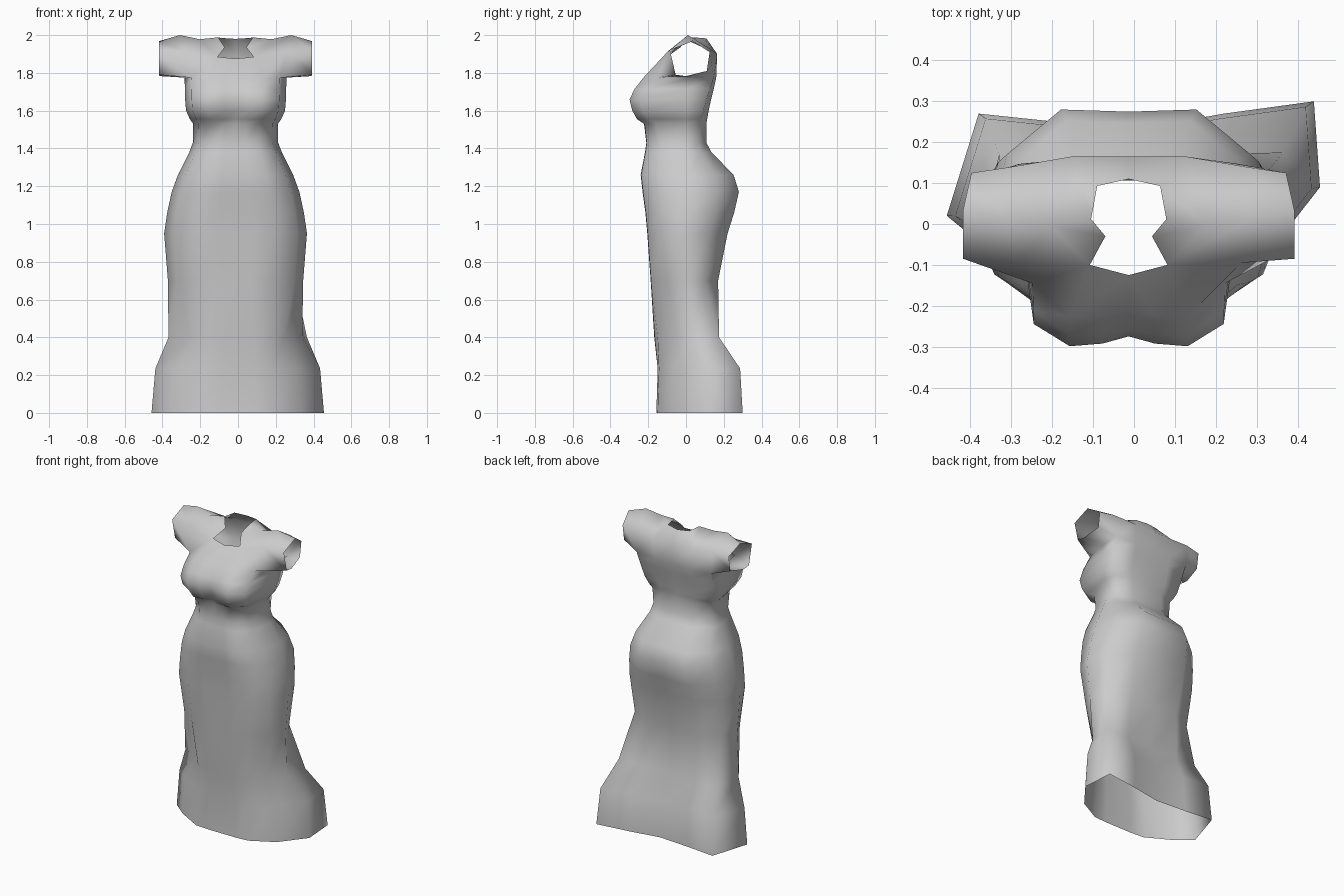
import bpy, bmesh, math

if "Cube" in bpy.data.objects:
    bpy.data.objects.remove(bpy.data.objects["Cube"])

CX = -0.013          # the body sits slightly off centre
bm = bmesh.new()

fabric = bpy.data.materials.new("grey fabric")
fabric.diffuse_color = (0.6, 0.6, 0.6, 1)
fabric.use_nodes = True
fabric.node_tree.nodes["Principled BSDF"].inputs["Base Color"].default_value = fabric.diffuse_color


def vert(x, y, z):
    return bm.verts.new((x, y, z))


def ring(z, hw, yf, yc, yb, centre=1.0, corner=0.62, back=0.58):
    """Fourteen-sided body section: front centre first, then round by +x."""
    f, b = yf - yc, yb - yc
    bx = .88 + .35 * max(0, back - .58)
    half = [(0, f * centre), (.24, f * (.35 * centre + .65)), (.54, f * .99),
            (.87, f * corner), (1, 0), (bx, b * back), (.49, b), (0, b * .98)]
    pts = half + [(-x, y) for x, y in half[6:0:-1]]
    return [vert(CX + x * hw, yc + y, z) for x, y in pts]


def outline(pts, z, k=1.0):
    return [vert(x * k, y * k, z) for x, y in pts]


def bridge(a, b):
    n = len(a)
    for i in range(n):
        bm.faces.new((a[i], a[(i + 1) % n], b[(i + 1) % n], b[i]))


# Flared hem with a train, and the gathered knee section with side folds
hem = [(0, -.157), (.09, -.157), (.18, -.15), (.33, -.07), (.455, .09), (.44, .30),
       (.22, .27), (.02, .235), (-.19, .25), (-.38, .27), (-.458, .02), (-.36, -.06),
       (-.2, -.15), (-.1, -.157)]
knee = [(0, -.168), (.09, -.166), (.175, -.15), (.245, -.07), (.34, .02), (.365, .175),
        (.19, .175), (0, .155), (-.19, .165), (-.33, .17), (-.368, -.02), (-.26, -.065),
        (-.185, -.15), (-.1, -.166)]

rings = [outline(hem, 0), outline(hem, .235, .955), outline(knee, .40)]

# Skirt, hips, waist and bust: z, half width, front, middle, back,
# cleavage, front corner, back corner
body = [(.70, .358, -.187, 0, .17, 1, .5),
        (.95, .378, -.205, 0, .22, 1, .6),
        (1.06, .362, -.215, .01, .255, 1, .63),
        (1.17, .338, -.23, .02, .28, 1, .65),
        (1.26, .305, -.24, .02, .252, 1, .65),
        (1.38, .245, -.217, 0, .135, 1, .65),
        (1.43, .226, -.21, 0, .108, 1, .65, .62),
        (1.53, .224, -.222, 0, .108, 1, .7, .68),
        (1.555, .242, -.262, 0, .112, .86, .74, .72),
        (1.60, .262, -.287, 0, .12, .88, .8, .76),
        (1.66, .267, -.302, 0, .133, .91, .81, .82),
        (1.715, .268, -.275, .01, .147, .94, .78, .86),
        (1.775, .27, -.228, .03, .16, .97, .68, .9)]
rings += [ring(*r) for r in body]
for a, b in zip(rings, rings[1:]):
    bridge(a, b)
top = rings[-1]

# Centre points of the neckline and upper back
F0 = vert(CX, -.125, 1.875)
B6 = vert(CX, .165, 1.9)
N6 = vert(CX, .11, 1.98)

# Shoulders, neckline and short sleeves, one side at a time
for s in (1, -1):
    def P(x, y, z):
        return vert(CX + s * x, y, z)

    def face(*v):
        bm.faces.new(v if s > 0 else v[::-1])

    f0, f1, f2, f3, side, b4, b5, b6 = [top[(s * i) % 14] for i in range(8)]
    F1, F2 = P(.095, -.10, 1.885), P(.275, -.095, 1.915)
    N3, N4, N5 = P(.057, -.03, 1.935), P(.092, .012, 1.988), P(.077, .093, 1.985)
    M, S = P(.19, -.005, 1.978), P(.295, .01, 2.0)
    B4, B5 = P(.285, .14, 1.92), P(.14, .165, 1.9)
    # chest and shoulder top
    face(f0, f1, F0)
    face(f1, f2, F1, F0)
    face(f2, f3, F2, F1)
    face(F1, F2, S, M)
    face(F1, M, N3)
    face(N3, M, N4)
    # upper back
    face(b4, b5, B5, B4)
    face(b5, b6, B6, B5)
    face(B5, B6, N6, N5)
    face(B4, B5, M, S)
    face(M, B5, N5, N4)
    # sleeve
    base = [F2, S, B4, b4, side, f3]
    cuff = [P(.405, -.085, 1.92), P(.405, .035, 1.968), P(.385, .125, 1.91),
            P(.385, .11, 1.81), P(.402, .0, 1.783), P(.405, -.055, 1.79)]
    for i in range(6):
        j = (i + 1) % 6
        face(base[j], base[i], cuff[i], cuff[j])

bmesh.ops.recalc_face_normals(bm, faces=bm.faces[:])
# keep the outside facing out, judged by the front of the skirt
bm.faces.ensure_lookup_table()
if bm.faces[0].normal.y > 0:
    bmesh.ops.reverse_faces(bm, faces=bm.faces[:])

mesh = bpy.data.meshes.new("dress")
bm.to_mesh(mesh)
bm.free()
mesh.materials.append(fabric)
dress = bpy.data.objects.new("dress", mesh)
bpy.context.collection.objects.link(dress)
bpy.context.view_layer.objects.active = dress
dress.select_set(True)
bpy.ops.object.shade_smooth_by_angle(angle=math.radians(120))
